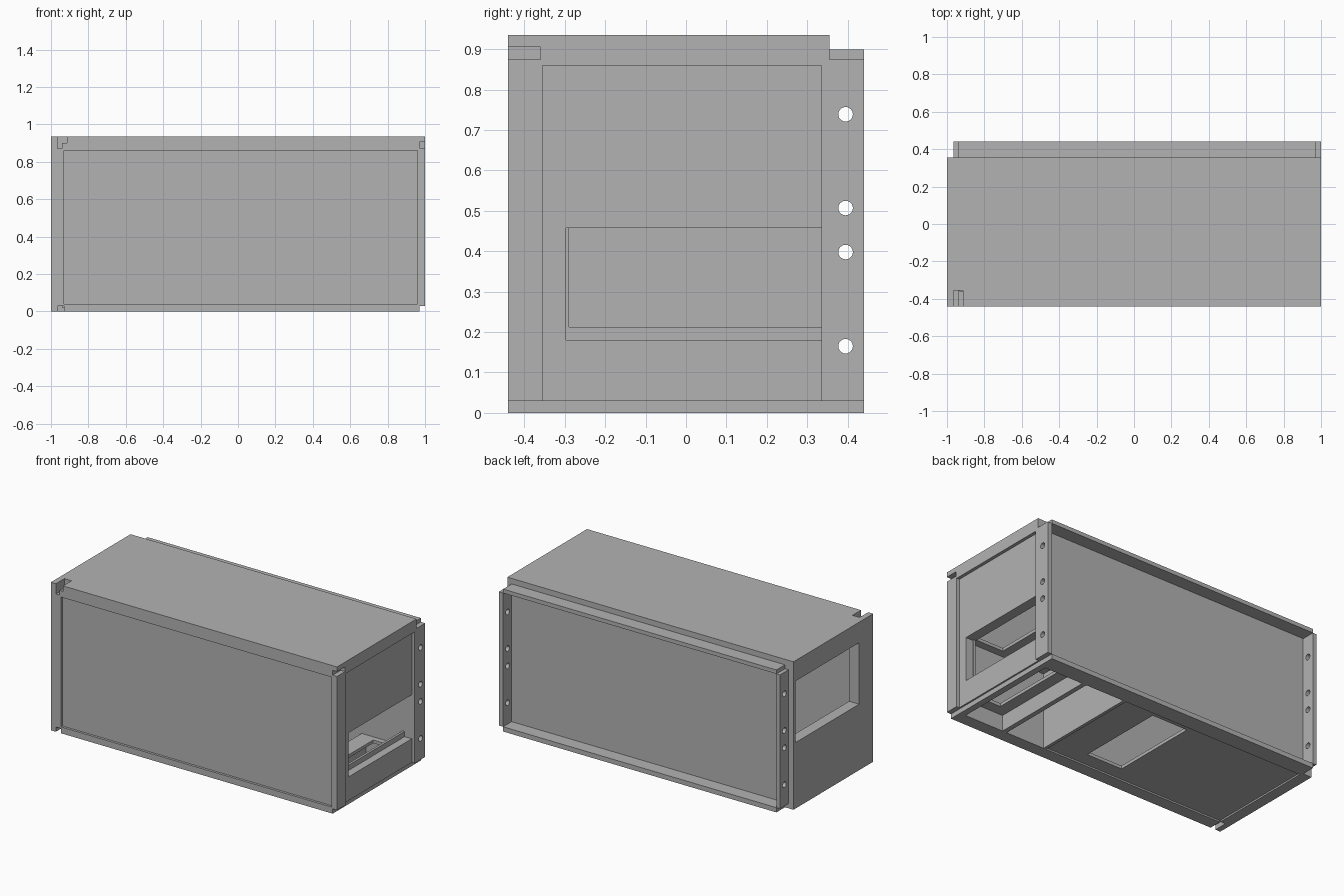
import bpy
import math

if "Cube" in bpy.data.objects:
    bpy.data.objects.remove(bpy.data.objects["Cube"], do_unlink=True)

GREY = (0.45, 0.45, 0.45, 1)
mat = bpy.data.materials.new("plain grey")
mat.use_nodes = True
mat.diffuse_color = GREY
mat.node_tree.nodes["Principled BSDF"].inputs["Base Color"].default_value = GREY


def box(name, x, y, z):
    """Box between pairs of limits on each axis."""
    verts = [(a, b, c) for a in x for b in y for c in z]
    faces = [(0, 1, 3, 2), (4, 6, 7, 5), (0, 4, 5, 1),
             (2, 3, 7, 6), (0, 2, 6, 4), (1, 5, 7, 3)]
    mesh = bpy.data.meshes.new(name)
    mesh.from_pydata(verts, [], faces)
    mesh.materials.append(mat)
    ob = bpy.data.objects.new(name, mesh)
    bpy.context.collection.objects.link(ob)
    return ob


def cut(ob, cutter):
    """Subtract a cutter, keep the result and drop the cutter."""
    mod = ob.modifiers.new("cut", "BOOLEAN")
    mod.operation = "DIFFERENCE"
    mod.solver = "EXACT"
    mod.object = cutter
    bpy.context.view_layer.update()
    graph = bpy.context.evaluated_depsgraph_get()
    mesh = bpy.data.meshes.new_from_object(ob.evaluated_get(graph))
    ob.modifiers.clear()
    ob.data = mesh
    bpy.data.objects.remove(cutter, do_unlink=True)


def cut_box(ob, x, y, z):
    cut(ob, box("cutter", x, y, z))


def cut_hole(ob, y, z, radius):
    x = sum(v.co.x for v in ob.data.vertices) / len(ob.data.vertices)
    bpy.ops.mesh.primitive_cylinder_add(
        vertices=24, radius=radius, depth=0.2, location=(x, y, z),
        rotation=(0, math.pi / 2, 0))
    cut(ob, bpy.context.object)


FRONT, FRONT_IN, BACK_IN, BACK, REAR = -0.44, -0.36, 0.335, 0.355, 0.44
TOP = 0.935

# Outer shell
left_wall = box("left_wall", (-1, -0.93), (FRONT, BACK), (0, TOP))
cut_box(left_wall, (-1.1, -0.9), (-0.30, BACK_IN), (0.417, 0.805))
top_panel = box("top_panel", (-1, 1), (FRONT, BACK), (0.90, TOP))
header = box("front_header", (-0.93, 1), (FRONT, FRONT_IN), (0.86, TOP))
box("front_panel", (-0.94, 0.97), (-0.425, FRONT_IN), (0.02, 0.88))
box("front_bottom_rail", (-0.93, 0.97), (FRONT, FRONT_IN), (0, 0.04))
box("front_post", (0.96, 1), (FRONT, -0.355), (0.03, 0.875))
box("back_wall", (-0.94, 0.97), (BACK_IN, BACK), (0, 0.90))

# Notches in the front corners
notch_y = (-0.5, -0.355)
for ob in (left_wall, top_panel, header):
    cut_box(ob, (-0.965, -0.94), notch_y, (0.87, 1))
    cut_box(ob, (-0.945, -0.915), notch_y, (0.90, 1))
cut_box(left_wall, (-0.965, -0.9), notch_y, (-0.1, 0.03))
for ob in (top_panel, header):
    cut_box(ob, (0.97, 1.1), notch_y, (0.875, 0.905))

# Recessed end wall with its window and inner liner
end_wall = box("end_wall", (0.93, 0.98), (FRONT_IN, BACK), (0.03, 0.90))
cut_box(end_wall, (0.8, 1.1), (-0.297, BACK_IN), (0.18, 0.458))
liner = box("window_liner", (0.915, 0.93), (FRONT_IN, BACK_IN), (0.03, 0.90))
cut_box(liner, (0.8, 1.1), (-0.29, 0.5), (0.213, 0.458))
box("end_top_band", (0.93, 1), (FRONT_IN, BACK), (0.86, TOP))
box("end_bottom_rail", (0.93, 0.97), (FRONT_IN, BACK), (0, 0.035))

# Rear lips and drilled flanges
for name, z in (("rear_top_lip", (0.875, 0.90)), ("rear_bottom_lip", (0, 0.03))):
    box(name, (-0.94, 0.97), (BACK_IN, REAR), z)
for name, x in (("left_flange", (-0.965, -0.94)), ("right_flange", (0.97, 1))):
    flange = box(name, x, (BACK_IN, REAR), (0.03, 0.875))
    for z in (0.165, 0.398, 0.507, 0.739):
        cut_hole(flange, 0.395, z, 0.018)

# Floor and interior
floor = box("floor", (-0.94, 0.36), (FRONT_IN, BACK_IN), (0.01, 0.03))
cut_box(floor, (-0.135, 0.115), (-0.27, 0.3), (-0.1, 0.1))
box("divider", (0.34, 0.36), (FRONT_IN, BACK_IN), (0, 0.90))
box("cross_beam", (0.63, 0.66), (FRONT_IN, BACK_IN), (0, 0.12))
lower_shelf = box("lower_shelf", (0.66, 0.93), (FRONT_IN, BACK_IN), (0.10, 0.12))
cut_box(lower_shelf, (0.735, 0.89), (-0.29, 0.3), (0, 0.2))
upper_shelf = box("upper_shelf", (0.36, 0.93), (FRONT_IN, BACK_IN), (0.48, 0.50))
cut_box(upper_shelf, (0.70, 0.91), (-0.31, 0.3), (0.4, 0.6))
